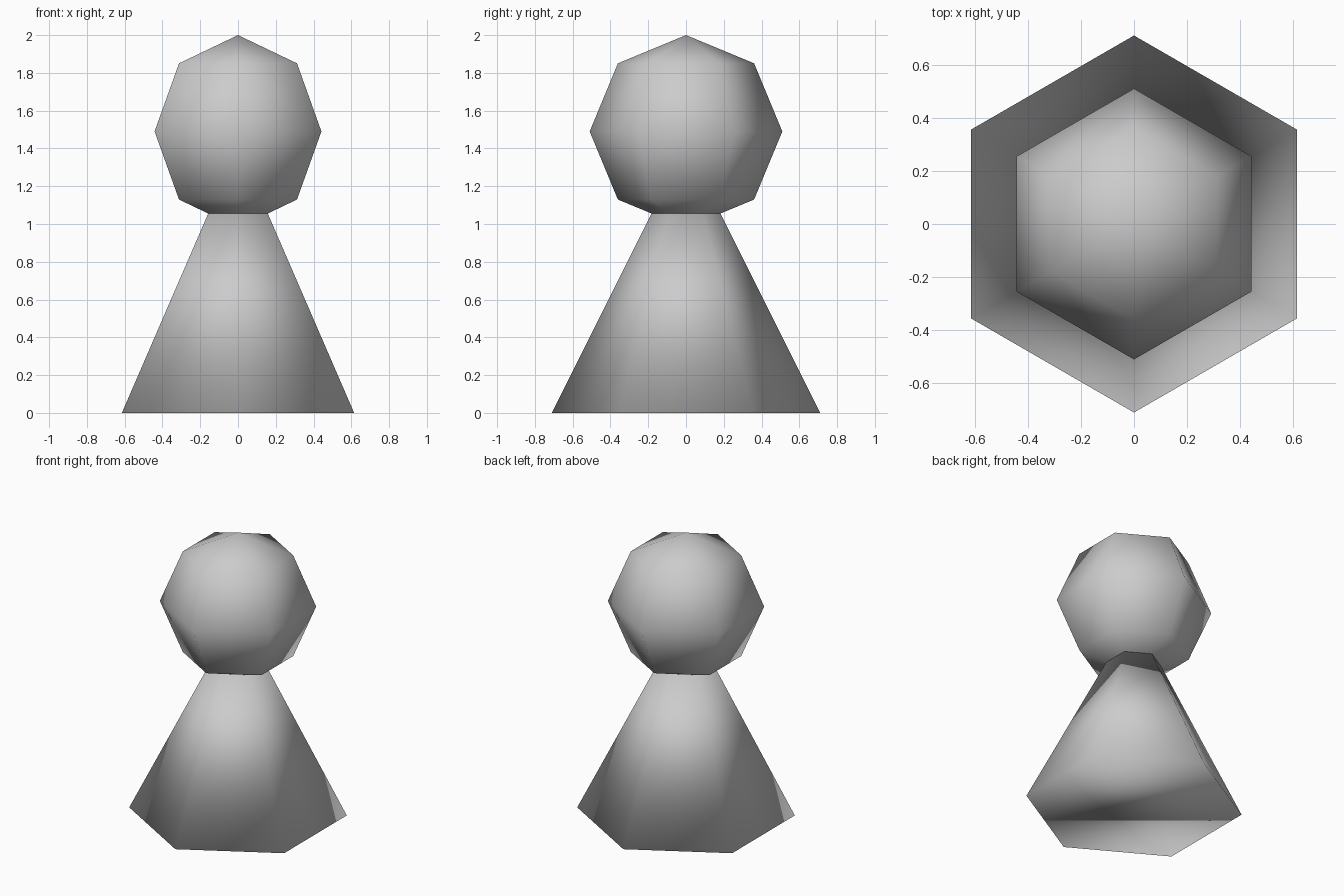
import bpy

if "Cube" in bpy.data.objects:
    bpy.data.objects.remove(bpy.data.objects["Cube"])

SIDES = 6
BODY_RADIUS = 0.71
HEAD_RADIUS = 0.51


def finish(name):
    """Name the newly added part and shade it fully smooth."""
    obj = bpy.context.object
    obj.name = obj.data.name = name
    for face in obj.data.polygons:
        face.use_smooth = True
    return obj


# Body: closed six-sided cone whose tip is buried inside the head
depth = 2 * BODY_RADIUS
bpy.ops.mesh.primitive_cone_add(vertices=SIDES, radius1=BODY_RADIUS, radius2=0,
                                depth=depth, location=(0, 0, depth / 2))
finish("body")

# Head: six-segment, four-ring ball
bpy.ops.mesh.primitive_uv_sphere_add(segments=SIDES, ring_count=4, radius=HEAD_RADIUS,
                                     location=(0, 0, 2 - HEAD_RADIUS))
finish("head")
